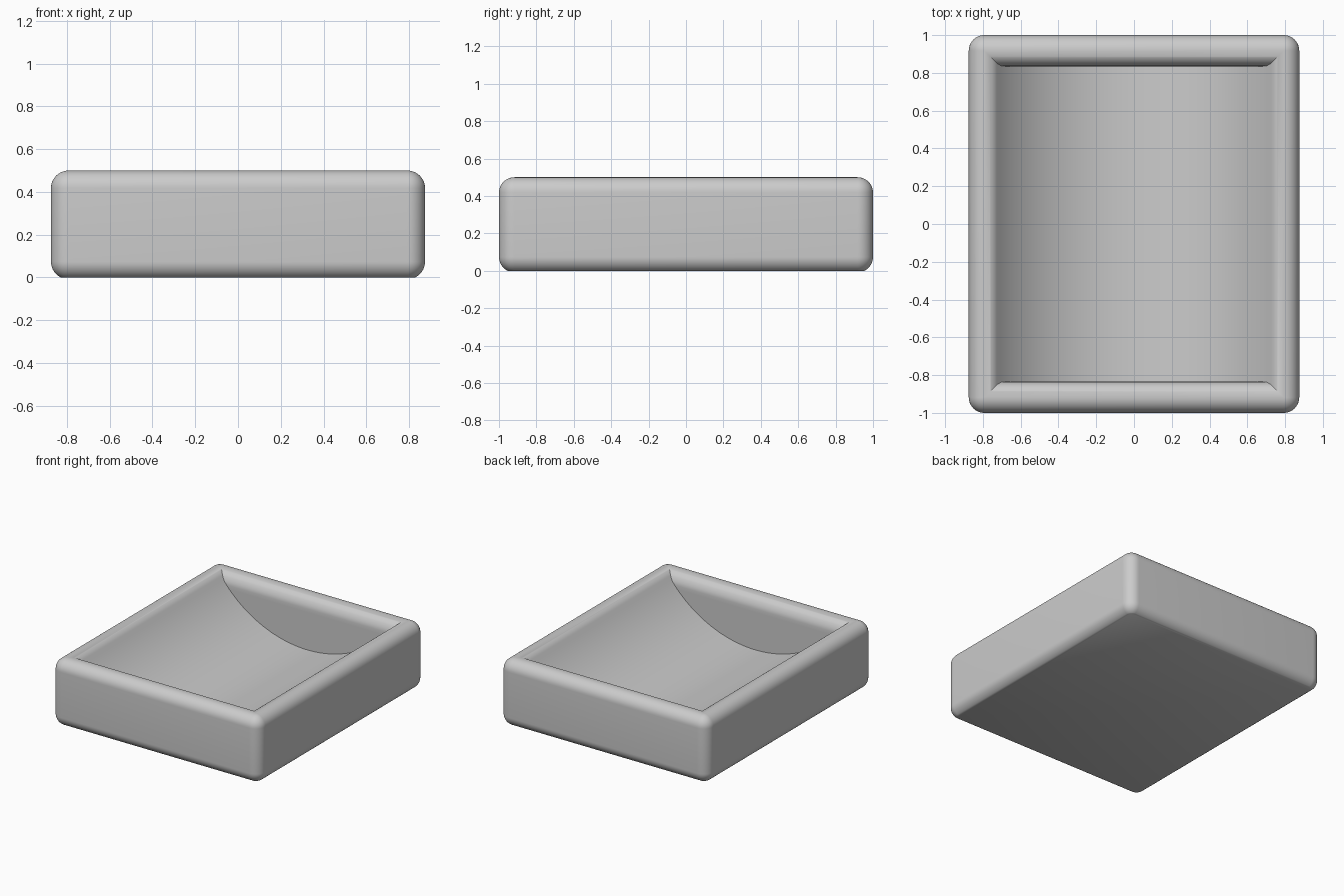
import bpy, bmesh, math

if "Cube" in bpy.data.objects:
    bpy.data.objects.remove(bpy.data.objects["Cube"])

HX, HY, TOP, R = 0.875, 1.0, 0.5, 0.0825   # half sizes, height, rim radius
CX, CY, CZ = HX - R, HY - R, TOP - R       # centre lines of the rounded rim
SEG = 10

bm = bmesh.new()


def rounded_loop(radius, z):
    """Rectangle around the rim centre lines with rounded corners."""
    loop = []
    for k, (sx, sy) in enumerate([(1, 1), (-1, 1), (-1, -1), (1, -1)]):
        for i in range(SEG + 1):
            a = math.pi / 2 * (k + i / SEG)
            loop.append(bm.verts.new((sx * CX + radius * math.cos(a),
                                      sy * CY + radius * math.sin(a), z)))
    return loop


# Outer shell: flat base, rounded lower edge, walls, rounded upper edge
cut = math.radians(64)
levels = []
for i in range(SEG + 1):
    a = -cut + cut * i / SEG
    levels.append((R * math.cos(a), R * (math.sin(cut) + math.sin(a))))
for i in range(SEG + 1):
    a = math.pi / 2 * i / SEG
    levels.append((max(R * math.cos(a), 0.0), CZ + R * math.sin(a)))
loops = [rounded_loop(r, z) for r, z in levels]
bm.faces.new(loops[0][::-1])
for lo, hi in zip(loops, loops[1:]):
    for i in range(len(lo)):
        j = (i + 1) % len(lo)
        bm.faces.new((lo[i], lo[j], hi[j], hi[i]))

# Trough cross-section: rim fillet running tangent into a large arc
arc_z = 1.0
arc_r = math.hypot(CX, arc_z - CZ) - R
theta = math.atan2(CX, arc_z - CZ)
half = []
for i in range(SEG + 1):
    a = theta * i / SEG
    half.append((CX - R * math.sin(a), CZ + R * math.cos(a)))
for i in range(1, 25):
    a = theta * (1 - i / 24)
    half.append((arc_r * math.sin(a), arc_z - arc_r * math.cos(a)))


def end_y(z):
    """Inner end surface: rounded rim above, vertical wall below."""
    return CY - math.sqrt(max(R * R - max(z - CZ, 0) ** 2, 0))


grid = {}
for n, (x, z) in enumerate(half):
    for sx in (1, -1):
        for sy in (1, -1):
            grid[n, sx, sy] = bm.verts.new((sx * x, sy * end_y(z), z))
for n in range(len(half) - 1):
    for s in (1, -1):
        # curved trough sides
        bm.faces.new((grid[n, s, 1], grid[n, s, -1],
                      grid[n + 1, s, -1], grid[n + 1, s, 1]))
        # end walls
        bm.faces.new((grid[n, 1, s], grid[n, -1, s],
                      grid[n + 1, -1, s], grid[n + 1, 1, s]))

bmesh.ops.remove_doubles(bm, verts=bm.verts, dist=0.0002)
bmesh.ops.recalc_face_normals(bm, faces=bm.faces)

mesh = bpy.data.meshes.new("tray")
bm.to_mesh(mesh)
bm.free()
tray = bpy.data.objects.new("tray", mesh)
bpy.context.collection.objects.link(tray)

grey = bpy.data.materials.new("light grey")
grey.diffuse_color = (0.6, 0.6, 0.6, 1)
grey.use_nodes = True
grey.node_tree.nodes["Principled BSDF"].inputs["Base Color"].default_value = grey.diffuse_color
mesh.materials.append(grey)

bpy.context.view_layer.objects.active = tray
tray.select_set(True)
bpy.ops.object.shade_smooth_by_angle(angle=math.radians(30))
